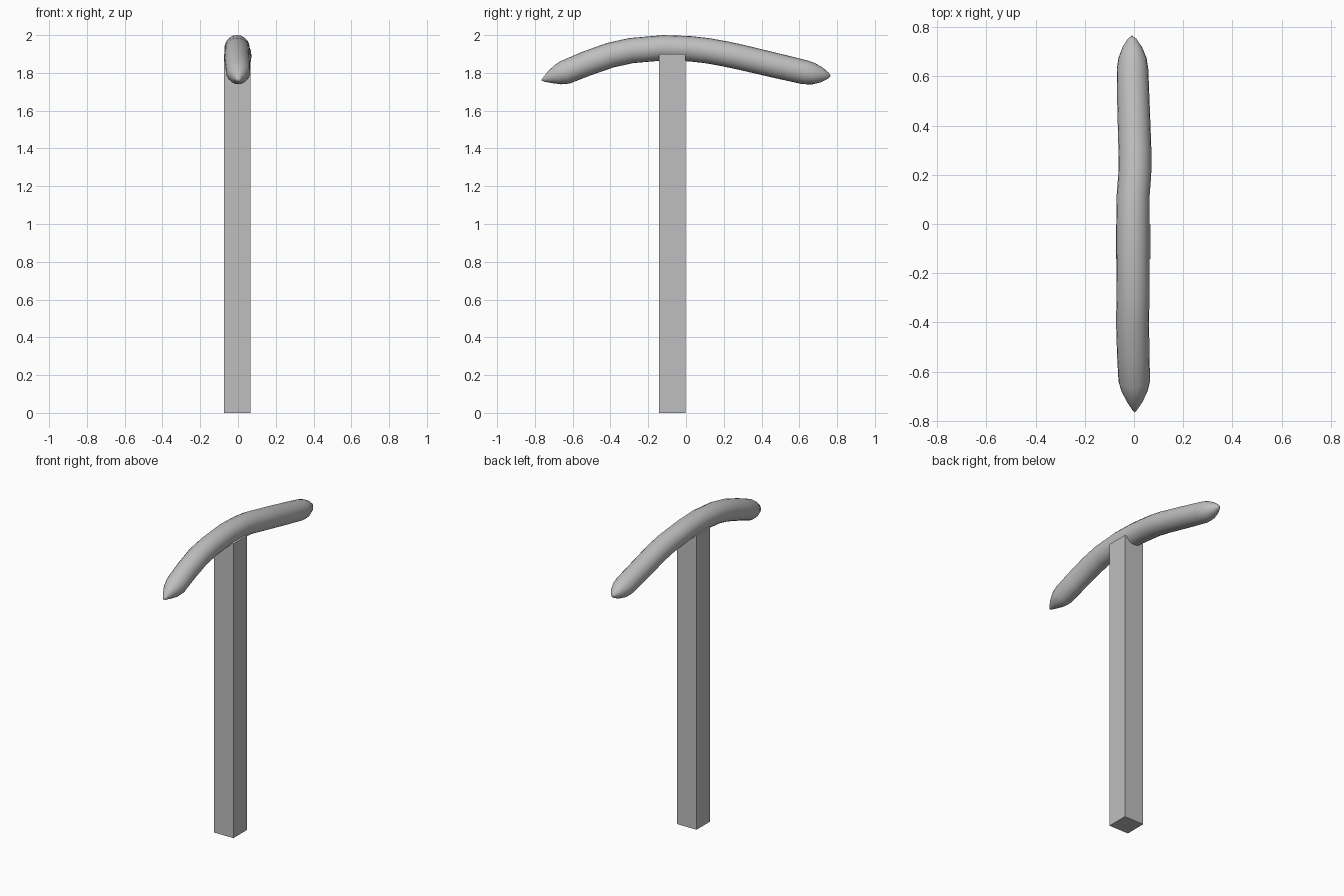
import bpy, bmesh, math
from mathutils import Vector

if "Cube" in bpy.data.objects:
    bpy.data.objects.remove(bpy.data.objects["Cube"])

grey = bpy.data.materials.new("plain grey")
grey.diffuse_color = (0.52, 0.52, 0.52, 1)
grey.use_nodes = True
grey.node_tree.nodes["Principled BSDF"].inputs["Base Color"].default_value = grey.diffuse_color


def finish(bm, name):
    bmesh.ops.recalc_face_normals(bm, faces=bm.faces)
    me = bpy.data.meshes.new(name)
    bm.to_mesh(me)
    bm.free()
    me.materials.append(grey)
    ob = bpy.data.objects.new(name, me)
    bpy.context.collection.objects.link(ob)
    return ob


# Square handle, set slightly forward of the centre
bm = bmesh.new()
bmesh.ops.create_cube(bm, size=1)
for v in bm.verts:
    v.co = Vector((v.co.x * 0.14 - 0.003, v.co.y * 0.14 - 0.073, (v.co.z + 0.5) * 1.9))
finish(bm, "handle")

# Curved pick head: x, y, z of the path and the tube radius
path = [
    (0.003, -0.752, 1.764, 0.012), (0.003, -0.72, 1.777, 0.033),
    (0.002, -0.68, 1.790, 0.053), (0.001, -0.64, 1.803, 0.064),
    (-0.003, -0.53, 1.848, 0.066), (-0.006, -0.40, 1.894, 0.067),
    (-0.004, -0.29, 1.918, 0.067), (-0.005, -0.12, 1.933, 0.067),
    (-0.005, 0.02, 1.928, 0.067), (-0.004, 0.11, 1.918, 0.067),
    (0.003, 0.20, 1.902, 0.067), (0.004, 0.29, 1.883, 0.067),
    (-0.002, 0.48, 1.838, 0.066), (-0.006, 0.63, 1.803, 0.064),
    (-0.006, 0.675, 1.795, 0.057), (-0.007, 0.72, 1.789, 0.039),
    (-0.008, 0.753, 1.785, 0.017),
]
SIDES = 20
bm = bmesh.new()
rings = []
for i, (x, y, z, r) in enumerate(path):
    a, b = path[max(i - 1, 0)], path[min(i + 1, len(path) - 1)]
    t = Vector((0, b[1] - a[1], b[2] - a[2])).normalized()
    up = Vector((0, -t.z, t.y))
    ring = []
    for k in range(SIDES):
        ang = 2 * math.pi * k / SIDES
        ring.append(bm.verts.new(Vector((x, y, z)) + r * (math.cos(ang) * Vector((1, 0, 0)) + math.sin(ang) * up)))
    rings.append(ring)
for a, b in zip(rings, rings[1:]):
    for k in range(SIDES):
        n = (k + 1) % SIDES
        bm.faces.new((a[k], a[n], b[n], b[k]))
# Pointed ends
for ring, tip in ((rings[0], (0.003, -0.766, 1.760)), (rings[-1], (-0.008, 0.766, 1.783))):
    p = bm.verts.new(tip)
    for k in range(SIDES):
        bm.faces.new((ring[k], ring[(k + 1) % SIDES], p))
head = finish(bm, "pick_head")
for f in head.data.polygons:
    f.use_smooth = True
